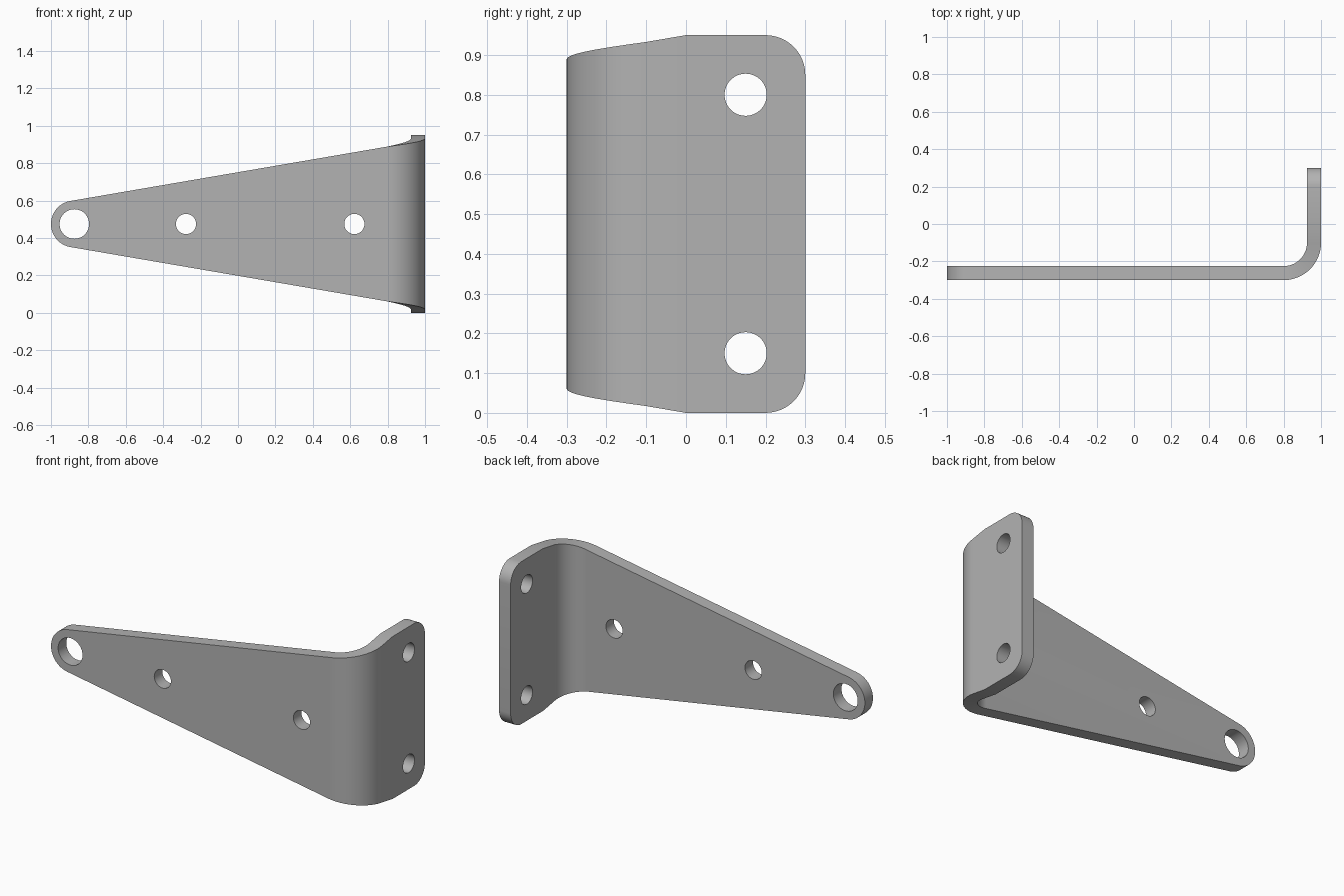
import bpy, bmesh
from math import sin, cos, pi, radians
from mathutils import Matrix

cube = bpy.data.objects.get("Cube")
if cube:
    bpy.data.objects.remove(cube, do_unlink=True)

T = 0.075                 # sheet thickness
MID_Z = 0.475
BEND_X, BEND_Y, BEND_R = 0.8, -0.1, 0.2
BEND_LEN = (BEND_R - T / 2) * pi / 2
TIP_X, TIP_R, TILT = -0.875, 0.125, radians(9.75)
CORNER = 0.1

steel = bpy.data.materials.new("grey steel")
steel.use_nodes = True
GREY = (0.45, 0.45, 0.45, 1)
steel.diffuse_color = GREY
steel.node_tree.nodes["Principled BSDF"].inputs["Base Color"].default_value = GREY


def fold(s, depth):
    """Plan position of a point at length s along the sheet, depth below its outer skin."""
    if s <= BEND_X:
        return s, BEND_Y - BEND_R + depth
    if s < BEND_X + BEND_LEN:
        a = (s - BEND_X) / BEND_LEN * pi / 2
        r = BEND_R - depth
        return BEND_X + r * sin(a), BEND_Y - r * cos(a)
    return BEND_X + BEND_R - depth, BEND_Y + s - BEND_X - BEND_LEN


# Outline of the unfolded sheet as (length, half height)
outline = []
for i in range(17):       # rounded tip
    a = radians(1) + (pi / 2 - TILT - radians(1)) * i / 16
    outline.append((TIP_X - TIP_R * cos(a), TIP_R * sin(a)))
s0, h0 = outline[-1]
s_full = BEND_X + BEND_LEN + 0.1
s_end = s_full + 0.3
for i in range(25):       # taper carried round the bend
    s = BEND_X + BEND_LEN * i / 24
    outline.append((s, h0 + (MID_Z - h0) * (s - s0) / (s_full - s0)))
outline.append((s_full, MID_Z))
for i in range(13):       # rounded flange corners
    a = pi / 2 * i / 12
    outline.append((s_end - CORNER + CORNER * sin(a), MID_Z - CORNER + CORNER * cos(a)))

# Folded sheet
bm = bmesh.new()
rings = []
for s, h in outline:
    ring = []
    for depth, side in ((0, -1), (0, 1), (T, 1), (T, -1)):
        x, y = fold(s, depth)
        ring.append(bm.verts.new((x, y, MID_Z + side * h)))
    rings.append(ring)
for a, b in zip(rings, rings[1:]):
    for i in range(4):
        j = (i + 1) % 4
        bm.faces.new((a[i], a[j], b[j], b[i]))
bm.faces.new(rings[0])
bm.faces.new(rings[-1])
bmesh.ops.recalc_face_normals(bm, faces=bm.faces)
mesh = bpy.data.meshes.new("bracket")
bm.to_mesh(mesh)
bm.free()
mesh.materials.append(steel)
bracket = bpy.data.objects.new("bracket", mesh)
bpy.context.collection.objects.link(bracket)

# Drill bits for the bolt holes
bm = bmesh.new()


def drill(x, y, z, radius, axis):
    bmesh.ops.create_cone(bm, cap_ends=True, segments=48, radius1=radius, radius2=radius, depth=0.2,
                          matrix=Matrix.Translation((x, y, z)) @ Matrix.Rotation(pi / 2, 4, axis))


for x, radius in ((TIP_X, 0.079), (-0.278, 0.054), (0.622, 0.054)):
    drill(x, -0.2625, MID_Z, radius, 'X')
for z in (0.15, 0.8):
    drill(0.9625, 0.15, z, 0.053, 'Y')
cut_mesh = bpy.data.meshes.new("hole_cutter")
bm.to_mesh(cut_mesh)
bm.free()
cut_mesh.materials.append(steel)
cutter = bpy.data.objects.new("hole_cutter", cut_mesh)
bpy.context.collection.objects.link(cutter)
cutter.hide_render = True

# Cut the holes and smooth the curved faces
mod = bracket.modifiers.new("holes", 'BOOLEAN')
mod.operation = 'DIFFERENCE'
mod.solver = 'EXACT'
mod.object = cutter
for o in bpy.context.selected_objects:
    o.select_set(False)
bpy.context.view_layer.objects.active = bracket
bracket.select_set(True)
bpy.ops.object.modifier_apply(modifier=mod.name)
bpy.data.objects.remove(cutter, do_unlink=True)
bpy.ops.object.shade_smooth_by_angle(angle=radians(30))
